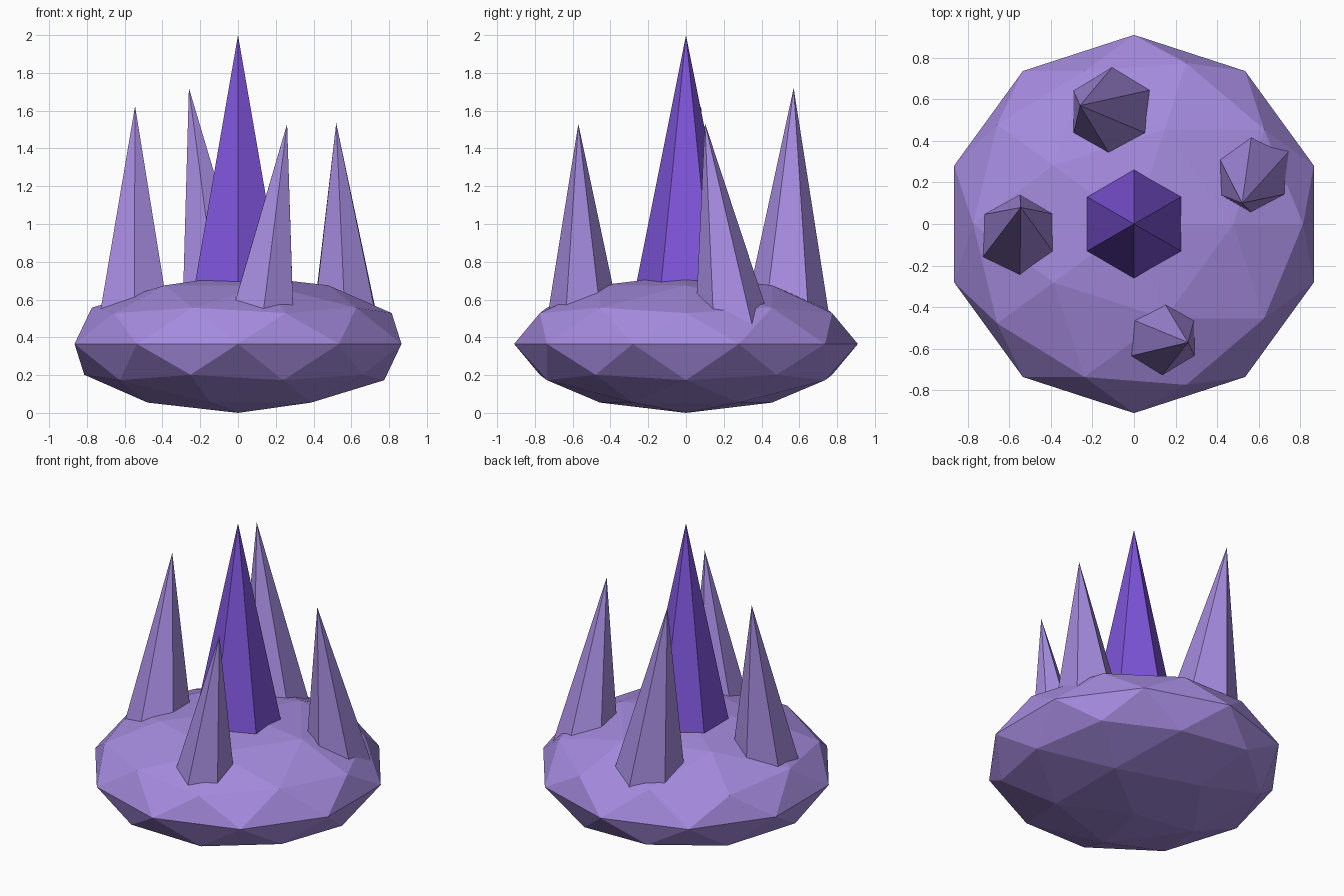
import bpy
from mathutils import Vector

cube = bpy.data.objects.get("Cube")
if cube:
    bpy.data.objects.remove(cube, do_unlink=True)


def make_material(name, color):
    mat = bpy.data.materials.new(name)
    mat.use_nodes = True
    mat.diffuse_color = color
    mat.node_tree.nodes["Principled BSDF"].inputs["Base Color"].default_value = color
    return mat


lilac = make_material("lilac stone", (0.38, 0.26, 0.74, 1))
violet = make_material("violet crystal", (0.21, 0.09, 0.70, 1))


def finish(name, mat):
    obj = bpy.context.object
    obj.name = name
    obj.data.name = name
    obj.data.materials.append(mat)
    return obj


def crystal(name, foot, tip, radius, mat):
    """Six-sided spike from the centre of its foot to its tip."""
    foot, tip = Vector(foot), Vector(tip)
    axis = tip - foot
    bpy.ops.mesh.primitive_cone_add(vertices=6, radius1=radius, radius2=0,
                                    depth=axis.length, location=(foot + tip) / 2)
    obj = finish(name, mat)
    obj.rotation_euler = Vector((0, 0, 1)).rotation_difference(axis).to_euler()


# Squashed faceted rock
bpy.ops.mesh.primitive_ico_sphere_add(subdivisions=2, radius=1, location=(0, 0, 0.365))
rock = finish("rock_base", lilac)
rock.scale = (0.91, 0.91, 0.365)

# Upright main crystal and four leaning ones, feet sunk into the rock
crystal("center_crystal", (0, 0, 0.5), (0, 0, 2), 0.3, violet)
crystal("right_crystal", (-0.55, -0.08, 0.35), (-0.545, 0.08, 1.625), 0.24, lilac)
crystal("back_crystal", (-0.08, 0.53, 0.35), (-0.26, 0.57, 1.72), 0.255, lilac)
crystal("left_crystal", (0.575, 0.265, 0.33), (0.52, 0.10, 1.535), 0.225, lilac)
crystal("front_crystal", (0.11, -0.54, 0.35), (0.26, -0.57, 1.53), 0.22, lilac)
